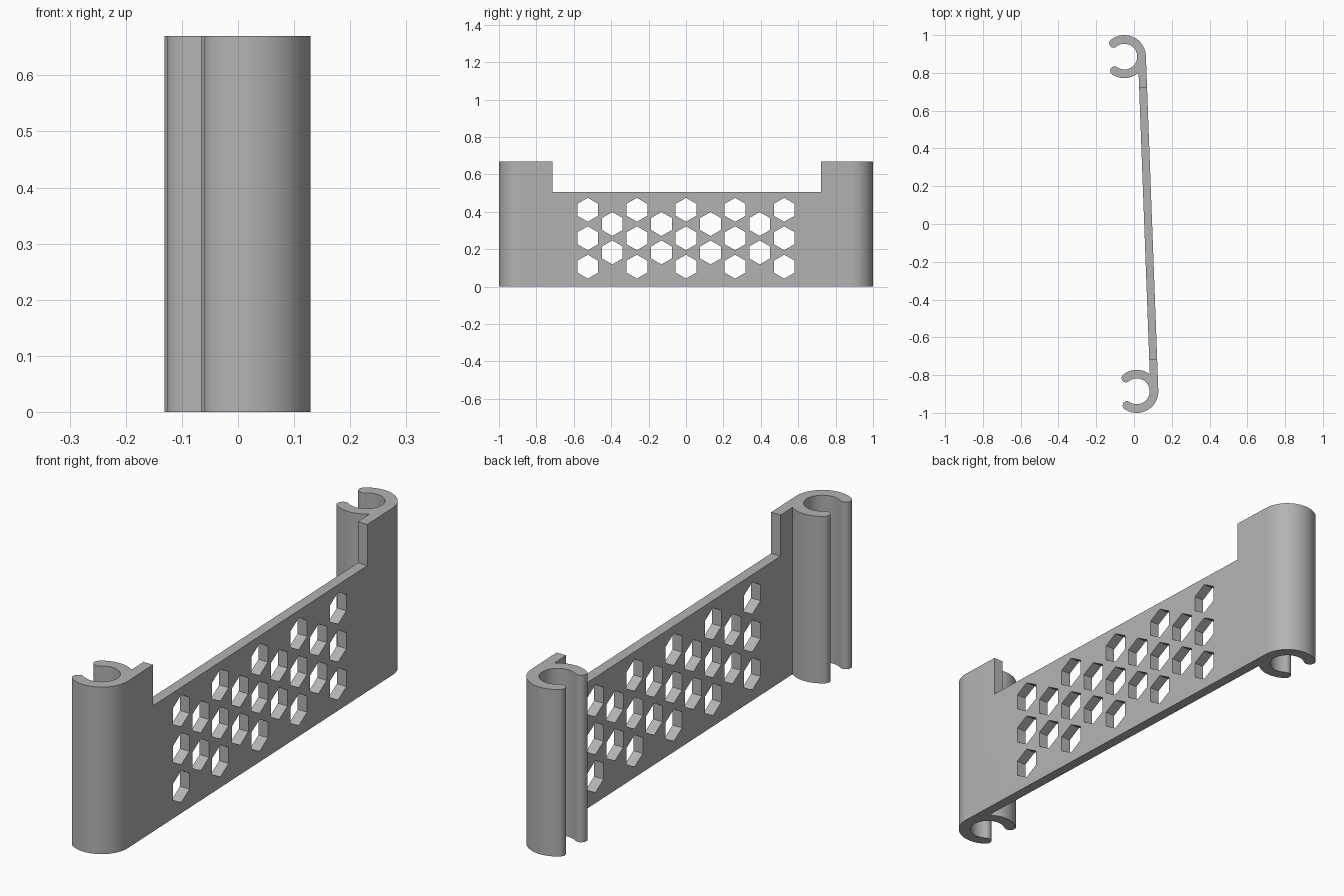
import bpy, bmesh
from math import radians, degrees, cos, sin, acos, atan2, hypot
from mathutils import Matrix, Vector

if "Cube" in bpy.data.objects:
    bpy.data.objects.remove(bpy.data.objects["Cube"])

HEIGHT, PANEL_TOP = 0.67, 0.505
OUTER, INNER, PANEL = 0.114, 0.068, 0.042
TOP_HOOK, LOW_HOOK = Vector((-0.051, 0.886)), Vector((0.015, -0.886))
OPENING = 127  # half sweep of each hook, in degrees

grey = bpy.data.materials.new("plain grey")
grey.use_nodes = True
colour = (0.45, 0.45, 0.45, 1)
grey.diffuse_color = colour
grey.node_tree.nodes["Principled BSDF"].inputs["Base Color"].default_value = colour


def arc(centre, radius, start, end, steps):
    angles = [radians(start + (end - start) * i / steps) for i in range(steps + 1)]
    return [centre + radius * Vector((cos(a), sin(a))) for a in angles]


def make_object(name, bm):
    bmesh.ops.recalc_face_normals(bm, faces=bm.faces)
    mesh = bpy.data.meshes.new(name)
    bm.to_mesh(mesh)
    bm.free()
    mesh.materials.append(grey)
    obj = bpy.data.objects.new(name, mesh)
    bpy.context.collection.objects.link(obj)
    return obj


# Footprint of one hook, laid out along the straight panel
axis = TOP_HOOK - LOW_HOOK
half = axis.length / 2
centre = Vector((0, half))
mid, tip = (OUTER + INNER) / 2, (OUTER - INNER) / 2
join = degrees(acos((OUTER - PANEL) / OUTER))
tips = [centre + mid * Vector((cos(radians(a)), sin(radians(a)))) for a in (OPENING, -OPENING)]
hook = arc(centre, OUTER, 0, OPENING, 32)
hook += arc(tips[0], tip, OPENING, OPENING + 180, 12)[1:-1]
hook += arc(centre, INNER, OPENING, -OPENING, 56)
hook += arc(tips[1], tip, 180 - OPENING, 360 - OPENING, 12)[1:-1]
hook += arc(centre, OUTER, -OPENING, -join, 20)

# Mirror the hook to the other end and extrude the whole footprint
outline = hook + [Vector((p.x, -p.y)) for p in reversed(hook)]
turn = Matrix.Rotation(atan2(-axis.x, axis.y), 2)
middle = (TOP_HOOK + LOW_HOOK) / 2
bm = bmesh.new()
base = bm.faces.new([bm.verts.new((*(turn @ p + middle), 0)) for p in outline])
top = bmesh.ops.extrude_face_region(bm, geom=[base])["geom"]
bmesh.ops.translate(bm, vec=(0, 0, HEIGHT), verts=[v for v in top if isinstance(v, bmesh.types.BMVert)])
bracket = make_object("hooked_panel", bm)

# Cutter: the wide notch above the panel and the honeycomb holes
bm = bmesh.new()
low, high = -0.715, 0.721
bmesh.ops.create_cube(bm, size=1, matrix=Matrix.Translation((0, (low + high) / 2, PANEL_TOP + 0.25))
                      @ Matrix.Diagonal((1, high - low, 0.5, 1)))
for column in range(-4, 5):
    odd = column % 2
    for row in range(2 if odd else 3):
        spot = Matrix.Translation((0, column * 0.1313, 0.107 + 0.152 * (row + odd / 2)))
        bmesh.ops.create_cone(bm, cap_ends=True, segments=6, radius1=0.064, radius2=0.064, depth=1,
                              matrix=spot @ Matrix.Rotation(radians(90), 4, "Y")
                              @ Matrix.Rotation(radians(90), 4, "Z"))
cutter = make_object("hole_cutter", bm)
cutter.hide_render = True

bpy.ops.object.select_all(action="DESELECT")
bpy.context.view_layer.objects.active = bracket
bracket.select_set(True)
cut = bracket.modifiers.new("holes", "BOOLEAN")
cut.operation, cut.solver, cut.object = "DIFFERENCE", "EXACT", cutter
bpy.ops.object.modifier_apply(modifier=cut.name)
bpy.data.objects.remove(cutter)
bpy.ops.object.shade_smooth_by_angle(angle=radians(30))
